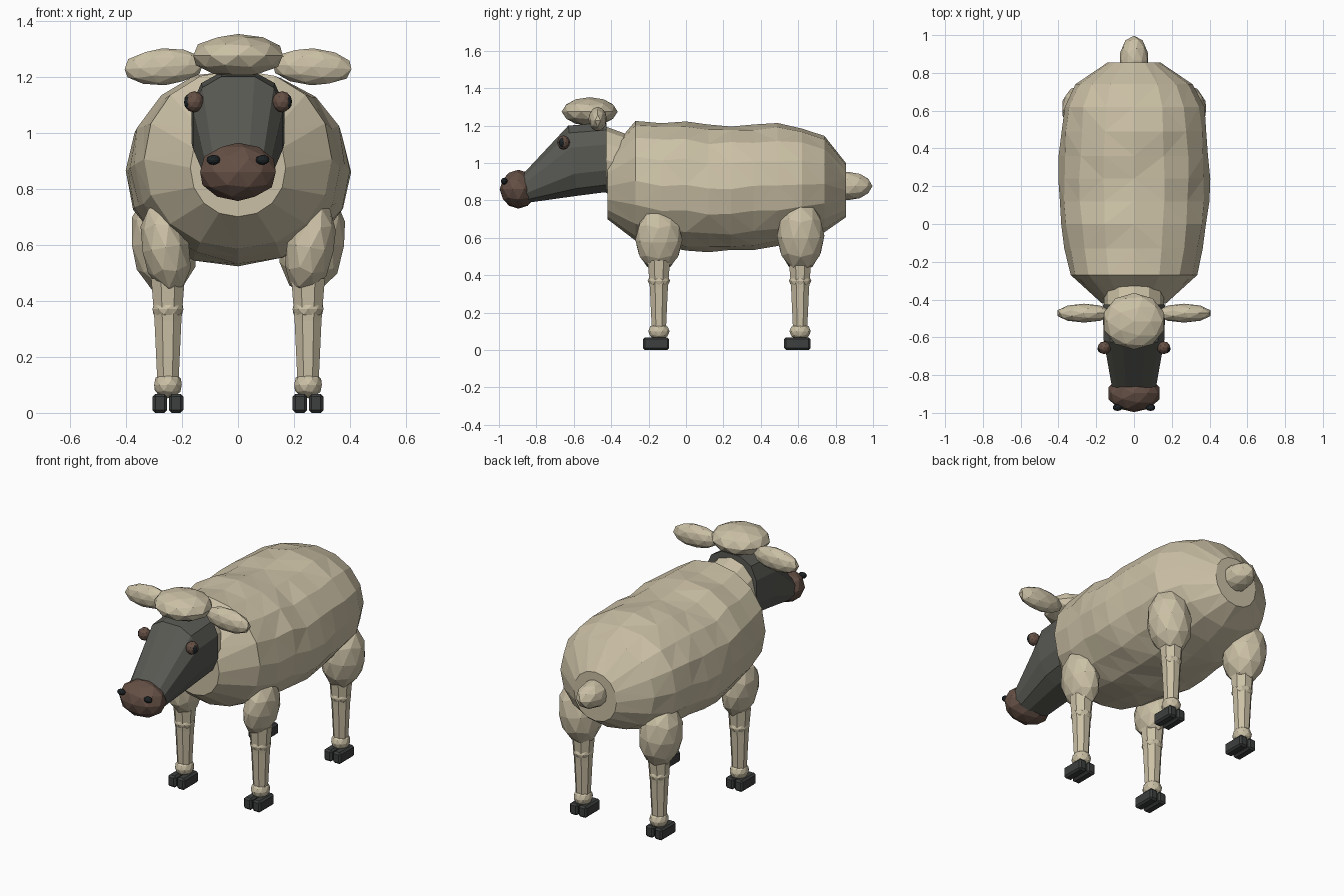
import bpy, bmesh, math
from mathutils import Matrix, Vector

if "Cube" in bpy.data.objects:
    bpy.data.objects.remove(bpy.data.objects["Cube"])


def mat(name, r, g, b):
    m = bpy.data.materials.new(name)
    m.diffuse_color = (r, g, b, 1)
    m.use_nodes = True
    m.node_tree.nodes["Principled BSDF"].inputs["Base Color"].default_value = m.diffuse_color
    return m


WOOL = mat("wool", 0.60, 0.53, 0.38)
FACE = mat("face_dark", 0.10, 0.10, 0.088)
BROWN = mat("muzzle_brown", 0.13, 0.08, 0.06)
HOOF = mat("hoof_grey", 0.045, 0.05, 0.047)
BLACK = mat("black", 0.012, 0.016, 0.018)


def finish(name, bm, material):
    bmesh.ops.recalc_face_normals(bm, faces=bm.faces)
    me = bpy.data.meshes.new(name)
    bm.to_mesh(me)
    bm.free()
    me.materials.append(material)
    ob = bpy.data.objects.new(name, me)
    bpy.context.collection.objects.link(ob)
    return ob


def blob(name, loc, radii, material, tilt=0, sub=2):
    """Faceted ellipsoid, tilted about the y axis."""
    bm = bmesh.new()
    bmesh.ops.create_icosphere(bm, subdivisions=sub, radius=1)
    m = Matrix.Translation(loc) @ Matrix.Rotation(tilt, 4, 'Y') @ Matrix.Diagonal((*radii, 1))
    bm.transform(m)
    return finish(name, bm, material)


def skin(name, rings, material):
    """Join equal rings of points into a capped tube."""
    bm = bmesh.new()
    vs = [[bm.verts.new(p) for p in r] for r in rings]
    n = len(vs[0])
    for a, b in zip(vs, vs[1:]):
        for i in range(n):
            j = (i + 1) % n
            bm.faces.new((a[i], a[j], b[j], b[i]))
    bm.faces.new(vs[0])
    bm.faces.new(vs[-1])
    return finish(name, bm, material)


def section(top, bottom, rx, n, power=1.0, phase=0.0):
    """Oval ring spanning the (y, z) points top and bottom, half width rx."""
    pts = []
    for i in range(n):
        a = 2 * math.pi * i / n + phase
        c, s = math.cos(a), math.sin(a)
        x = math.copysign(abs(c) ** power, c) * rx
        t = (1 + math.copysign(abs(s) ** power, s)) / 2
        pts.append((x, bottom[0] + (top[0] - bottom[0]) * t,
                    bottom[1] + (top[1] - bottom[1]) * t))
    return pts


# Fleecy body: y, top z, bottom z, half width
stations = [(-0.42, 1.05, 0.70, 0.17), (-0.27, 1.225, 0.585, 0.335), (-0.13, 1.215, 0.55, 0.365),
            (0.0, 1.225, 0.535, 0.385), (0.12, 1.20, 0.525, 0.397), (0.24, 1.20, 0.53, 0.40),
            (0.36, 1.205, 0.54, 0.395), (0.49, 1.21, 0.555, 0.385), (0.62, 1.19, 0.585, 0.37),
            (0.74, 1.145, 0.63, 0.31), (0.855, 1.00, 0.71, 0.14)]
rings = []
for k, (y, zt, zb, w) in enumerate(stations):
    ring = section((y, zt), (y, zb), w, 16, 0.95)
    if 1 < k < 9:  # gentle woolly wobble
        ring = [(x * (1 + 0.012 * math.sin(2.1 * i + 1.7 * k)), yy,
                 z + 0.006 * math.sin(1.3 * i + 2.3 * k)) for i, (x, yy, z) in enumerate(ring)]
    rings.append(ring)
body = skin("body", rings, WOOL)
bm = bmesh.new()
bm.from_mesh(body.data)
bmesh.ops.triangulate(bm, faces=[f for f in bm.faces if len(f.verts) == 4])
bm.to_mesh(body.data)
bm.free()

# Neck and tail
skin("neck", [section((-0.25, 1.13), (-0.25, 0.80), 0.16, 12),
              section((-0.43, 1.195), (-0.43, 0.84), 0.16, 12)], WOOL)
blob("tail", (0, 0.865, 0.877), (0.078, 0.132, 0.076), WOOL)

# Dark face, muzzle and woolly cap
skin("head", [section((-0.425, 1.22), (-0.425, 0.84), 0.17, 12, 0.75, math.pi / 12),
              section((-0.63, 1.205), (-0.58, 0.82), 0.165, 12, 0.75, math.pi / 12),
              section((-0.87, 0.945), (-0.85, 0.785), 0.12, 12, 0.8, math.pi / 12)], FACE)
blob("muzzle", (0, -0.896, 0.86), (0.142, 0.10, 0.104), BROWN)
blob("wool_cap", (0, -0.515, 1.275), (0.168, 0.15, 0.077), WOOL)


def leg(side, label, y, thigh):
    """One leg: thigh, knee, shank, ankle and a split hoof."""
    x = side * 0.25
    blob(label + "_thigh", *thigh)
    blob(label + "_knee", (x, y, 0.37), (0.058, 0.06, 0.042), WOOL)
    blob(label + "_ankle", (x, y, 0.10), (0.052, 0.057, 0.048), WOOL)
    shank = [[(x + r * math.cos(a), y + r * math.sin(a), z)
              for a in [math.pi * i / 4 + math.pi / 8 for i in range(8)]]
             for z, r in ((0.09, 0.04), (0.33, 0.052), (0.48, 0.065))]
    skin(label + "_shank", shank, WOOL)
    for k in (-1, 1):
        bm = bmesh.new()
        bmesh.ops.create_cube(bm, size=1)
        bm.transform(Matrix.Translation((x + k * 0.029, y - 0.015, 0.037))
                     @ Matrix.Diagonal((0.052, 0.14, 0.068, 1)))
        bmesh.ops.bevel(bm, geom=bm.edges[:], offset=0.01, segments=1, affect='EDGES')
        # settle the sole on the ground
        bmesh.ops.translate(bm, verts=bm.verts, vec=Vector((0, 0, -min(v.co.z for v in bm.verts))))
        finish(label + "_hoof", bm, HOOF)


# Everything that comes in pairs
for s, nm in ((-1, "right"), (1, "left")):
    blob(nm + "_ear", (s * 0.265, -0.472, 1.235), (0.147, 0.05, 0.066), WOOL, s * 0.06)
    blob(nm + "_eye", (s * 0.157, -0.655, 1.11), (0.036, 0.034, 0.038), BROWN)
    blob(nm + "_pupil", (s * 0.177, -0.661, 1.11), (0.016, 0.02, 0.027), BLACK)
    blob(nm + "_nostril", (s * 0.088, -0.972, 0.903), (0.025, 0.018, 0.018), BLACK)
    leg(s, nm + "_front", -0.145,
        ((s * 0.258, -0.145, 0.59), (0.088, 0.126, 0.17), WOOL, s * 0.18))
    leg(s, nm + "_rear", 0.61,
        ((s * 0.265, 0.613, 0.61), (0.12, 0.127, 0.192), WOOL, s * 0.12))
